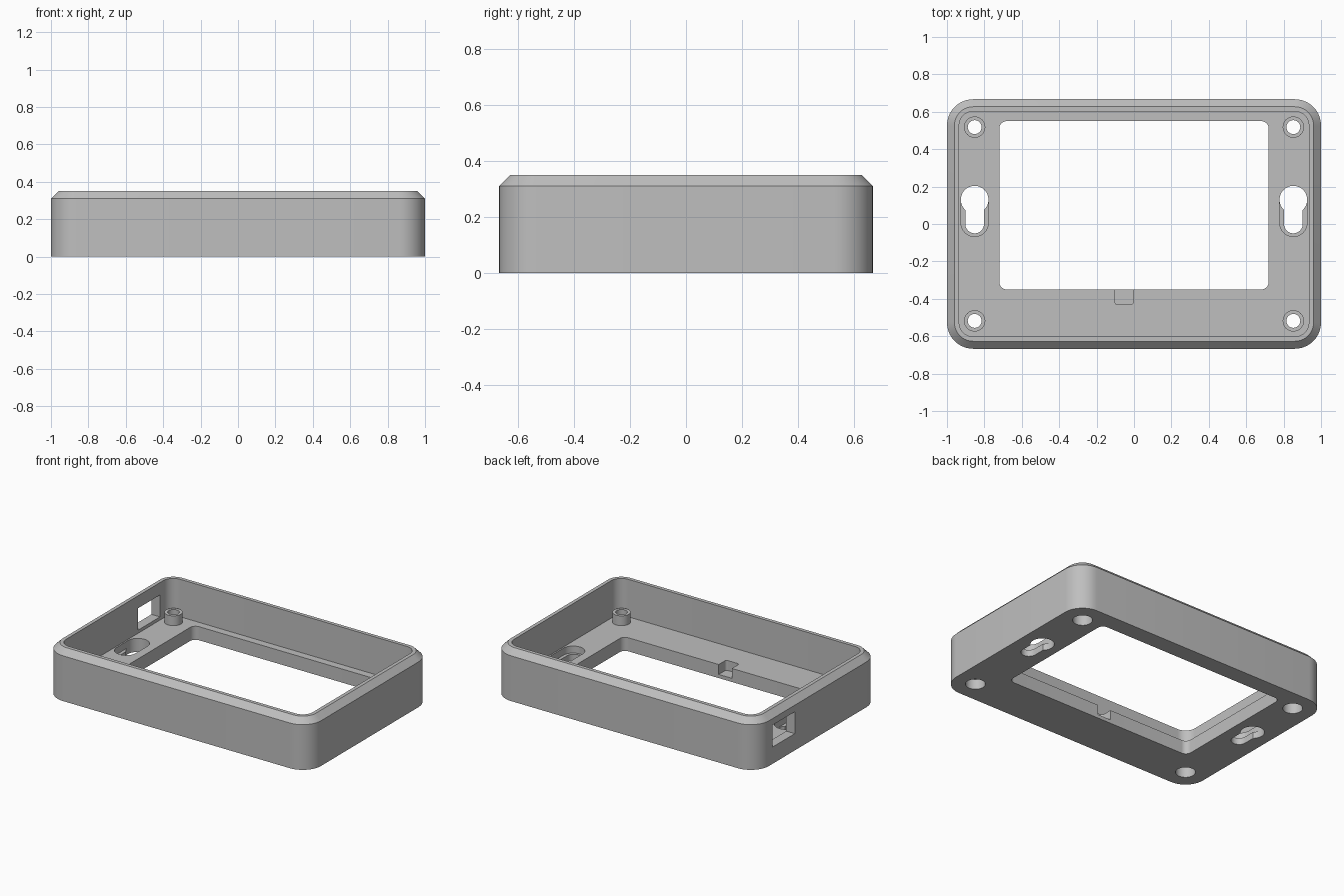
import bpy, bmesh
from math import sin, cos, pi

if "Cube" in bpy.data.objects:
    bpy.data.objects.remove(bpy.data.objects["Cube"], do_unlink=True)

HEIGHT, FLOOR = 0.35, 0.093
SCREW_X, SCREW_Y = 0.852, 0.518

grey = bpy.data.materials.new("plain grey")
grey.use_nodes = True
grey.diffuse_color = (0.52, 0.52, 0.52, 1)
grey.node_tree.nodes["Principled BSDF"].inputs["Base Color"].default_value = (0.52, 0.52, 0.52, 1)


def outline(cx, cy, hx, hy, r, seg=10):
    """Rounded rectangle as a counter-clockwise list of points."""
    pts = []
    for q, (sx, sy) in enumerate(((1, 1), (-1, 1), (-1, -1), (1, -1))):
        for i in range(seg + 1):
            a = (q + i / seg) * pi / 2
            pts.append((cx + sx * (hx - r) + r * cos(a), cy + sy * (hy - r) + r * sin(a)))
    return pts


def circle(cx, cy, r, n=40):
    return [(cx + r * cos(2 * pi * i / n), cy + r * sin(2 * pi * i / n)) for i in range(n)]


def loft(name, rings, closed=False):
    """Skin a stack of (outline, z) rings; cap the ends or join last to first."""
    bm = bmesh.new()
    loops = [[bm.verts.new((x, y, z)) for x, y in pts] for pts, z in rings]
    pairs = list(zip(loops, loops[1:]))
    if closed:
        pairs.append((loops[-1], loops[0]))
    else:
        bm.faces.new(loops[0][::-1])
        bm.faces.new(loops[-1])
    for a, b in pairs:
        n = len(a)
        for i in range(n):
            j = (i + 1) % n
            bm.faces.new((a[i], a[j], b[j], b[i]))
    bmesh.ops.remove_doubles(bm, verts=bm.verts, dist=1e-5)
    bmesh.ops.recalc_face_normals(bm, faces=bm.faces)
    mesh = bpy.data.meshes.new(name)
    bm.to_mesh(mesh)
    bm.free()
    mesh.materials.append(grey)
    obj = bpy.data.objects.new(name, mesh)
    bpy.context.collection.objects.link(obj)
    return obj


def activate(obj):
    bpy.ops.object.select_all(action="DESELECT")
    obj.select_set(True)
    bpy.context.view_layer.objects.active = obj


def cut(target, pts, z0, z1):
    """Subtract a vertical prism from the target."""
    cutter = loft("cutter", [(pts, z0), (pts, z1)])
    cutter.hide_render = True
    mod = target.modifiers.new("cut", "BOOLEAN")
    mod.operation, mod.solver, mod.object = "DIFFERENCE", "EXACT", cutter
    activate(target)
    bpy.ops.object.modifier_apply(modifier=mod.name)
    bpy.data.objects.remove(cutter, do_unlink=True)


def smooth(obj):
    activate(obj)
    bpy.ops.object.shade_smooth_by_angle(angle=pi / 6)


# Open tray with a chamfered rim
outer = outline(0, 0, 1, 0.667, 0.14)
rim = outline(0, 0, 0.96, 0.627, 0.10)
inner = outline(0, 0, 0.935, 0.602, 0.075)
tray = loft("case_tray", [(outer, 0), (outer, HEIGHT - 0.04), (rim, HEIGHT),
                          (inner, HEIGHT), (inner, FLOOR)])

# Display window and the shallow notch beside it
cut(tray, outline(0, 0.1, 0.72, 0.45, 0.04), -0.1, 0.2)
cut(tray, outline(-0.053, -0.37, 0.05, 0.06, 0.015), 0.025, 0.2)

# Connector opening in the right wall
cut(tray, outline(-0.97, 0.37, 0.1, 0.12, 0.001, 1), 0.115, 0.265)

for side in (-1, 1):
    x = side * 0.852
    # Keyhole: round entry, narrow slot, and a wider pocket from above
    cut(tray, circle(x, 0.13, 0.074), -0.1, 0.2)
    cut(tray, outline(x, 0.04, 0.05, 0.09, 0.05), -0.1, 0.2)
    cut(tray, outline(x, 0.068, 0.073, 0.135, 0.073), 0.045, 0.2)
    for end in (-1, 1):
        # Screw hole with counterbore below and a standoff above
        y = end * SCREW_Y
        cut(tray, circle(x, y, 0.037), -0.1, 0.2)
        cut(tray, circle(x, y, 0.062), -0.1, 0.07)
        name = ("back" if end > 0 else "front") + ("_left" if side > 0 else "_right") + "_standoff"
        post, bore = circle(x, y, 0.057), circle(x, y, 0.037)
        smooth(loft(name, [(post, FLOOR - 0.01), (post, 0.16), (bore, 0.16),
                           (bore, FLOOR - 0.01)], closed=True))

smooth(tray)
